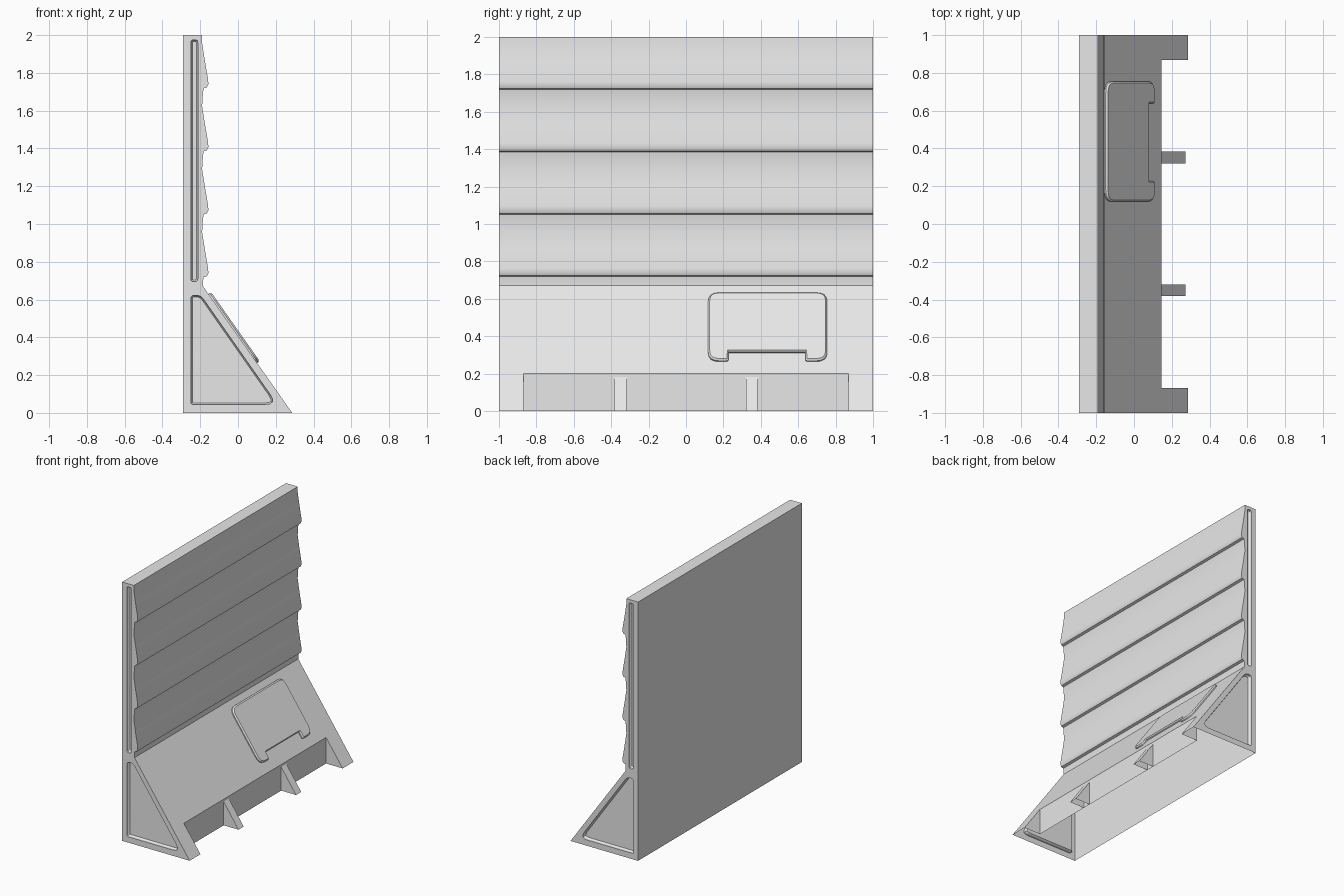
import bpy, bmesh, math
from mathutils import Vector

cube = bpy.data.objects.get("Cube")
if cube:
    bpy.data.objects.remove(cube, do_unlink=True)

grey = bpy.data.materials.new("light grey")
grey.use_nodes = True
grey.diffuse_color = (0.8, 0.8, 0.8, 1)
grey.node_tree.nodes["Principled BSDF"].inputs["Base Color"].default_value = (0.8, 0.8, 0.8, 1)

KNEE, TOE = Vector((-0.185, 0, 0.67)), Vector((0.287, 0, 0))
DOWN = (TOE - KNEE).normalized()
OUT = Vector((-DOWN.z, 0, DOWN.x))


def rounded(corners, steps=4):
    """Turn (u, v, radius) corners into a rounded outline."""
    points = []
    for i, (u, v, r) in enumerate(corners):
        p = Vector((u, v))
        if not r:
            points.append(p)
            continue
        a, b = (Vector(corners[j % len(corners)][:2]) for j in (i - 1, i + 1))
        a, b = p + (a - p).normalized() * r, p + (b - p).normalized() * r
        for k in range(steps + 1):
            t = k / steps
            points.append(a * (1 - t) ** 2 + p * 2 * t * (1 - t) + b * t * t)
    return points


def solid(name, points, offset, inset=0.0, rise=0.0):
    """Extrude an outline, optionally ending in a chamfered cap."""
    bm = bmesh.new()
    face = bm.faces.new([bm.verts.new(p) for p in points])
    new = bmesh.ops.extrude_face_region(bm, geom=[face], use_keep_orig=True)["geom"]
    cap = next(g for g in new if isinstance(g, bmesh.types.BMFace))
    bmesh.ops.translate(bm, verts=list(cap.verts), vec=offset)
    bmesh.ops.recalc_face_normals(bm, faces=bm.faces)
    if inset:
        bmesh.ops.inset_region(bm, faces=[cap], thickness=inset, depth=rise)
    mesh = bpy.data.meshes.new(name)
    bm.to_mesh(mesh)
    bm.free()
    mesh.materials.append(grey)
    obj = bpy.data.objects.new(name, mesh)
    bpy.context.collection.objects.link(obj)
    return obj


def open_bottom(obj):
    bm = bmesh.new()
    bm.from_mesh(obj.data)
    under = [f for f in bm.faces if f.calc_center_median().z < 0.001]
    bmesh.ops.delete(bm, geom=under, context="FACES")
    bm.to_mesh(obj.data)
    bm.free()


def smooth(obj, angle):
    bpy.ops.object.select_all(action="DESELECT")
    obj.select_set(True)
    bpy.context.view_layer.objects.active = obj
    bpy.ops.object.shade_smooth_by_angle(angle=math.radians(angle))


# Wall section: flat back, four overlapping boards, sloping base
section = [(-0.29, 0), (-0.29, 2), (-0.19, 2)]
for i in range(4):
    z = 1.718 - i / 3
    section += [(-0.19, z + 0.24), (-0.176, z + 0.15), (-0.158, z + 0.045), (-0.157, z + 0.022),
                (-0.164, z + 0.006), (-0.182, z), (-0.185, z - 0.02)]
section += [(KNEE.x, KNEE.z), (TOE.x, TOE.z)]
wall = solid("barrier_wall", [(x, -1, z) for x, z in section], Vector((0, 2, 0)))

# Front gap between the two toes
gap = [(0.145, -0.1), (0.4, -0.1), (0.4, 0.4), (0.145, 0.4)]
cutters = [solid("gap_cutter", [(x, -0.868, z) for x, z in gap], Vector((0, 1.736, 0)))]

# Recessed panels on both ends
panel = rounded([(-0.25, 0.045, 0.012), (-0.25, 0.622, 0.02), (-0.197, 0.622, 0.025), (0.207, 0.045, 0.065)])
groove = rounded([(-0.25, 0.695, 0.014), (-0.25, 1.975, 0.014), (-0.213, 1.975, 0.014), (-0.213, 0.695, 0.014)])
for side in (-1, 1):
    for outline in (panel, groove):
        cutters.append(solid("recess_cutter", [(p.x, side * 1.05, p.y) for p in outline],
                             Vector((0, -side * 0.065, 0)), 0.008, 0.012))

for cutter in cutters:
    cutter.hide_render = True
    mod = wall.modifiers.new("cut", "BOOLEAN")
    mod.operation = "DIFFERENCE"
    mod.solver = "EXACT"
    mod.object = cutter
graph = bpy.context.evaluated_depsgraph_get()
cut_mesh = bpy.data.meshes.new_from_object(wall.evaluated_get(graph))
wall.modifiers.clear()
wall.data = cut_mesh
for cutter in cutters:
    bpy.data.objects.remove(cutter, do_unlink=True)
open_bottom(wall)
smooth(wall, 30)

# Two wedge ribs in the front gap
for name, y in (("left_rib", 0.32), ("right_rib", -0.382)):
    wedge = [(0.145, 0), (0.145, 0.183), (0.272, 0)]
    rib = solid(name, [(x, y, z) for x, z in wedge], Vector((0, 0.063, 0)))
    open_bottom(rib)

# Raised hatch plate with a notched lower edge, lying on the slope
hatch = rounded([(0.118, 0.05, 0.06), (0.755, 0.05, 0.06), (0.755, 0.497, 0.06), (0.638, 0.497, 0.015),
                 (0.638, 0.44, 0), (0.228, 0.44, 0), (0.228, 0.497, 0.015), (0.118, 0.497, 0.06)])
plate = solid("hatch_plate", [KNEE + DOWN * p.y + Vector((0, p.x, 0)) - OUT * 0.002 for p in hatch],
              OUT * 0.01, 0.009, 0.009)
smooth(plate, 30)
